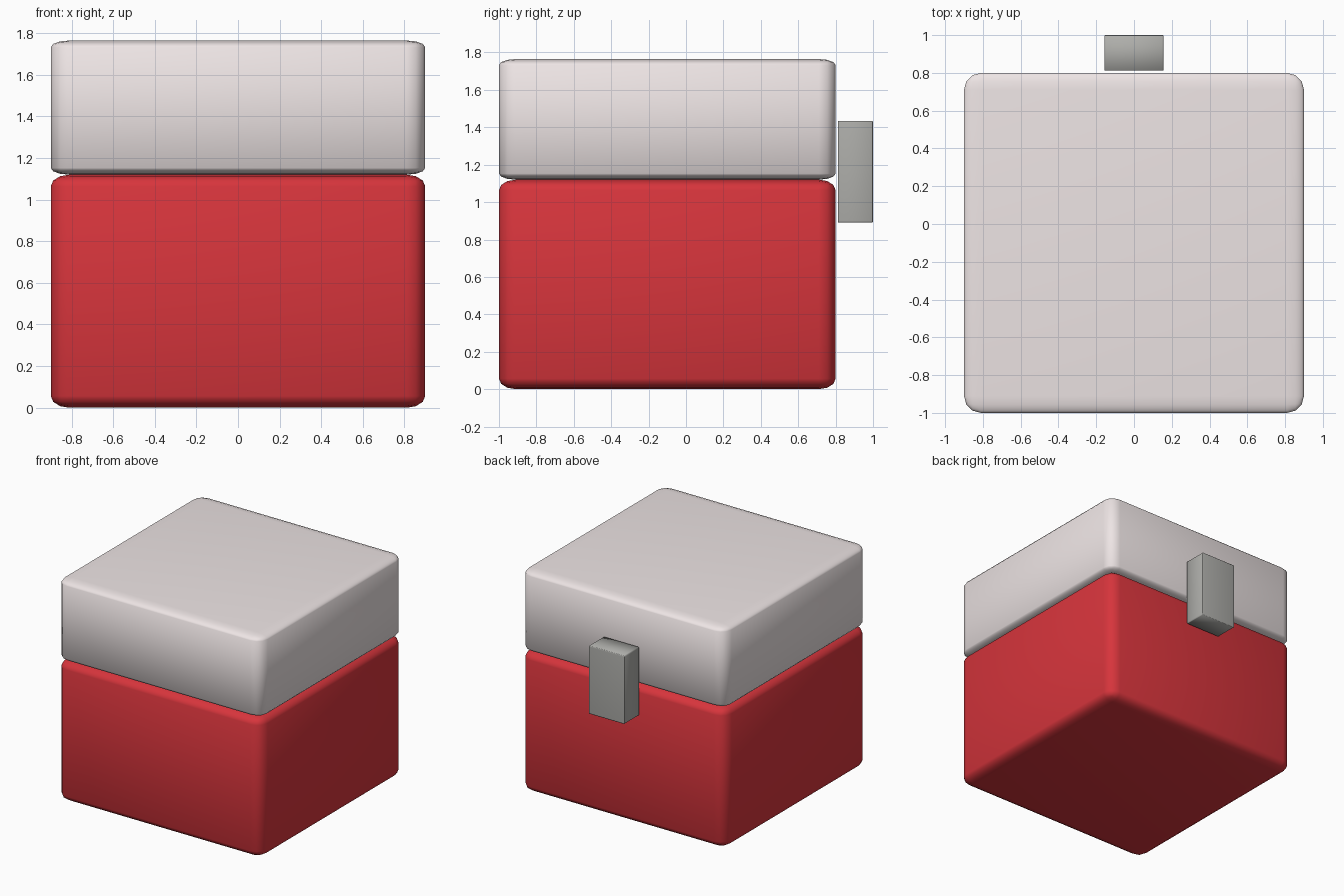
import bpy

if "Cube" in bpy.data.objects:
    bpy.data.objects.remove(bpy.data.objects["Cube"])


def material(name, color):
    m = bpy.data.materials.new(name)
    m.diffuse_color = (*color, 1)
    m.use_nodes = True
    m.node_tree.nodes["Principled BSDF"].inputs["Base Color"].default_value = m.diffuse_color
    return m


def rounded_box(name, lo, hi, bevel, segments, mat):
    """Unit cube with bevelled edges, stretched to fill lo..hi."""
    bpy.ops.mesh.primitive_cube_add(
        size=1, location=[(a + b) / 2 for a, b in zip(lo, hi)])
    ob = bpy.context.object
    ob.name = name
    ob.scale = [b - a for a, b in zip(lo, hi)]
    mod = ob.modifiers.new("rounded_edges", 'BEVEL')
    mod.width = bevel
    mod.segments = segments
    ob.data.materials.append(mat)
    bpy.ops.object.shade_smooth()
    return ob


red = material("red", (0.68, 0.035, 0.045))
white = material("off_white", (0.85, 0.78, 0.78))
grey = material("grey", (0.42, 0.42, 0.40))

# Box body and the lid resting on it
rounded_box("box_body", (-0.9, -1.0, 0.0), (0.9, 0.8, 1.12), 0.05, 3, red)
rounded_box("box_lid", (-0.9, -1.0, 1.12), (0.9, 0.8, 1.765), 0.05, 3, white)

# Clasp block standing just off the back face, across the seam
rounded_box("clasp", (-0.157, 0.812, 0.89), (0.157, 1.0, 1.435), 0.02, 2, grey)
